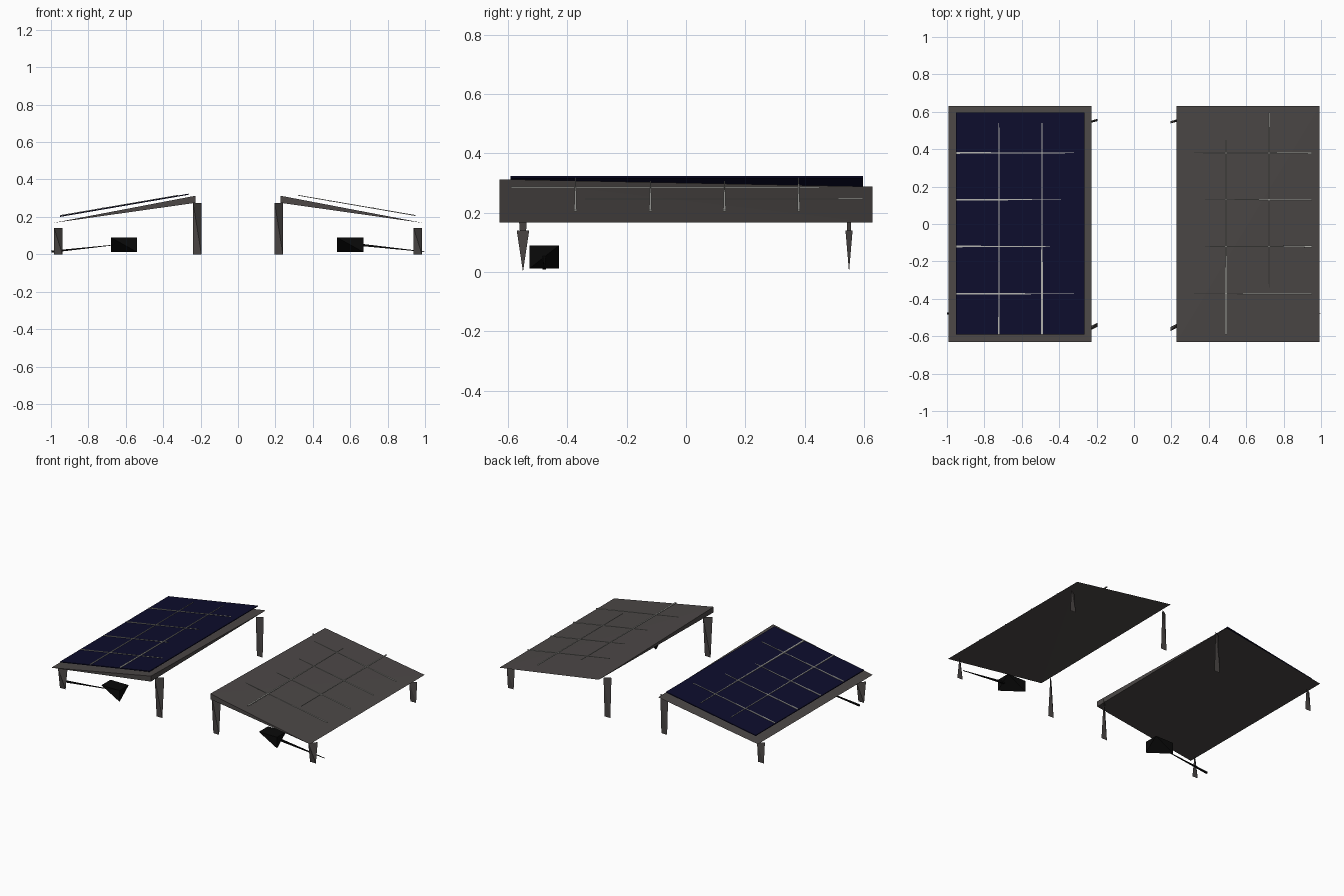
import bpy, bmesh
from mathutils import Vector

if "Cube" in bpy.data.objects:
    bpy.data.objects.remove(bpy.data.objects["Cube"])


def material(name, colour):
    m = bpy.data.materials.new(name)
    m.diffuse_color = (*colour, 1)
    m.use_nodes = True
    m.node_tree.nodes["Principled BSDF"].inputs["Base Color"].default_value = m.diffuse_color
    return m


GREY = material("dark_grey_metal", (0.072, 0.064, 0.062))
BLUE = material("deep_blue_cells", (0.004, 0.004, 0.026))
SILVER = material("silver_lines", (0.45, 0.45, 0.42))
BLACK = material("black_plastic", (0.003, 0.003, 0.003))


def hull(name, points, mat):
    """Flat-faced solid wrapped around a few corner points."""
    bm = bmesh.new()
    for p in points:
        bm.verts.new(p)
    bmesh.ops.convex_hull(bm, input=bm.verts[:])
    bmesh.ops.recalc_face_normals(bm, faces=bm.faces[:])
    mesh = bpy.data.meshes.new(name)
    bm.to_mesh(mesh)
    bm.free()
    mesh.materials.append(mat)
    obj = bpy.data.objects.new(name, mesh)
    bpy.context.collection.objects.link(obj)
    return obj


def bar(name, a, b, wa, wb, ta, tb, mat):
    """Tapered bar from a to b with its own width and thickness at each end."""
    a, b = Vector(a), Vector(b)
    side = (b - a).cross(Vector((0, 0, 1))).normalized()
    up = side.cross(b - a).normalized()
    pts = [p + side * (s * w / 2) + up * (u * t / 2)
           for p, w, t in ((a, wa, ta), (b, wb, tb))
           for s in (-1, 1) for u in (-1, 1)]
    hull(name, pts, mat)


def cell_z(x):
    """Height of the sloping cell plane."""
    return 0.318 - (abs(x) - 0.3) * 0.172


for label, s in (("left", -1), ("right", 1)):
    # Sloping frame, thickest at the inner front corner
    inner, outer = s * 0.228, s * 0.993
    hull(f"{label}_frame", [
        (outer, -0.63, 0.167), (outer, 0.63, 0.167), (inner, 0.63, 0.288),
        (inner, -0.63, 0.275), (inner, -0.63, 0.313)], GREY)

    # Wedge legs: diagonal top edge, straight foot edge
    for part, x, h in (("inner", s * 0.218, 0.275), ("outer", s * 0.961, 0.14)):
        for end, y, d in (("front", -0.55, 0.021), ("back", 0.55, 0.012)):
            hull(f"{label}_{part}_{end}_leg", [
                (x - 0.022, y - d, h), (x + 0.022, y + d, h),
                (x - 0.022, y, 0), (x + 0.022, y, 0)], GREY)

    # Junction box with two lower corners cut away
    x0 = -0.68 if s < 0 else 0.53
    x1, y0, y1, z0, z1 = x0 + 0.14, -0.528, -0.428, 0.012, 0.09
    hull(f"{label}_junction_box", [
        (x0, y0, z1), (x1, y0, z1), (x0, y1, z1), (x1, y1, z1),
        (x1, y0, z0), (x0, y1, z0)], BLACK)

    # Cable from the box to the ground
    wa, wb = (0.003, 0.011) if s < 0 else (0.012, 0.003)
    bar(f"{label}_cable", (s * 0.66, -0.478, 0.05), (s * 0.998, -0.478, 0.014),
        wa, wb, wa, wb, BLACK)

# Blue cell sheet over the left frame
hull("left_cell_sheet", [
    (x, y, cell_z(x) + dz) for x in (-0.953, -0.265)
    for y in (-0.592, 0.597) for dz in (-0.006, 0)], BLUE)

# Thin silver grid lines, tapering along their length
cross_y = (0.38, 0.13, -0.12, -0.373)
cross_ends = {-1: (0.32, 0.39, 0.45, 0.32), 1: (0.32, 0.38, 0.38, 0.32)}
for label, s in (("left", -1), ("right", 1)):
    for y, end in zip(cross_y, cross_ends[s]):
        bar(f"{label}_cross_line", (s * 0.95, y, cell_z(0.95) + 0.001),
            (s * end, y, cell_z(end) + 0.001), 0.009, 0.003, 0.005, 0.004, SILVER)
    # Lengthwise lines: inner one is widest at the front
    back = 0.54 if s < 0 else 0.45
    bar(f"{label}_inner_long_line", (s * 0.492, -0.59, cell_z(0.492) + 0.001),
        (s * 0.492, back, cell_z(0.492) + 0.001), 0.011, 0.003, 0.006, 0.004, SILVER)
    ends = (-0.59, 0.54) if s < 0 else (0.597, -0.34)
    bar(f"{label}_outer_long_line", (s * 0.722, ends[0], cell_z(0.722) + 0.001),
        (s * 0.722, ends[1], cell_z(0.722) + 0.001), 0.008, 0.003, 0.005, 0.004, SILVER)
